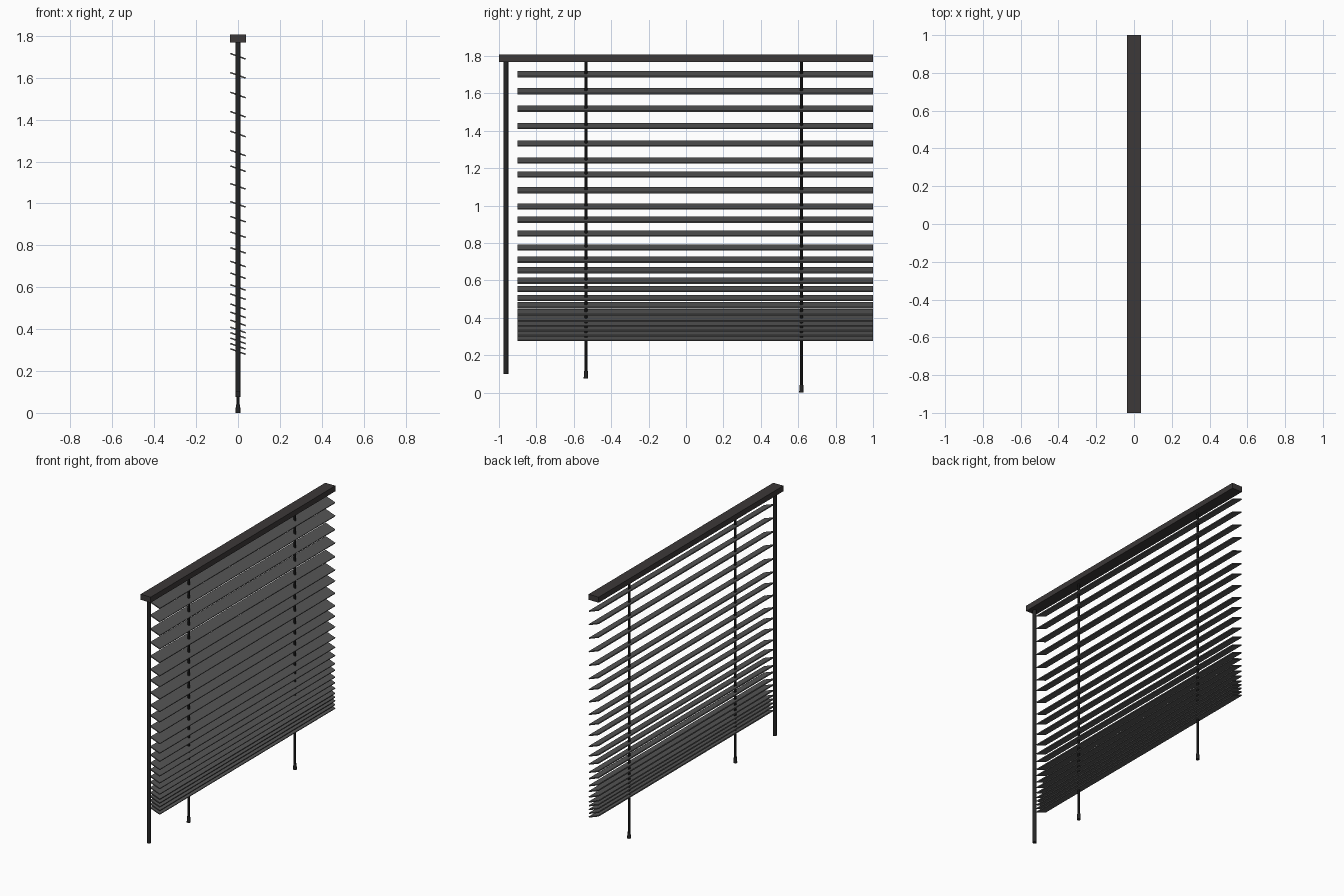
import bpy, math

if "Cube" in bpy.data.objects:
    bpy.data.objects.remove(bpy.data.objects["Cube"])


def mat(name, rgb):
    m = bpy.data.materials.new(name)
    m.diffuse_color = (*rgb, 1)
    m.use_nodes = True
    m.node_tree.nodes["Principled BSDF"].inputs["Base Color"].default_value = m.diffuse_color
    return m


RAIL = mat("dark_rail", (0.045, 0.04, 0.04))
SLAT = mat("grey_slat", (0.09, 0.09, 0.09))
CORD = mat("black_cord", (0.018, 0.018, 0.018))


def box(name, size, loc, material, tilt=0.0):
    bpy.ops.mesh.primitive_cube_add(size=1, location=loc)
    o = bpy.context.object
    o.name = name
    o.scale = size
    bpy.ops.object.transform_apply(location=False, rotation=False, scale=True)
    o.rotation_euler.y = tilt
    o.data.materials.append(material)
    return o


def rod(name, r, y, z0, z1, material, sides=12, r_top=None):
    bpy.ops.mesh.primitive_cone_add(vertices=sides, radius1=r, radius2=r_top or r,
                                    depth=z1 - z0, location=(0, y, (z0 + z1) / 2))
    o = bpy.context.object
    o.name = name
    o.data.materials.append(material)
    bpy.ops.object.shade_smooth_by_angle(angle=math.radians(40))
    return o


# Head rail along the top
box("head_rail", (0.076, 2.0, 0.038), (0, 0, 1.788), RAIL)

# Tilted slats, bunching together toward the bottom
heights = [1.703, 1.612, 1.518, 1.426, 1.332, 1.241, 1.166, 1.082,
           0.996, 0.925, 0.851, 0.776, 0.711, 0.655, 0.599, 0.555,
           0.507, 0.468, 0.430, 0.396, 0.370, 0.344, 0.318, 0.293]
for i, z in enumerate(heights):
    box(f"slat_{i + 1}", (0.078, 1.9, 0.007), (0, 0.05, z), SLAT, math.radians(20))

# Tilt wand hanging beside the slats
rod("tilt_wand", 0.013, -0.963, 0.10, 1.775, CORD)

# Lift cords with end tassels
for side, y, z in (("left", -0.535, 0.077), ("right", 0.617, 0.0)):
    rod(f"{side}_cord", 0.008, y, z + 0.03, 1.775, CORD, 8)
    rod(f"{side}_tassel", 0.012, y, z, z + 0.04, CORD, 12, 0.010)
